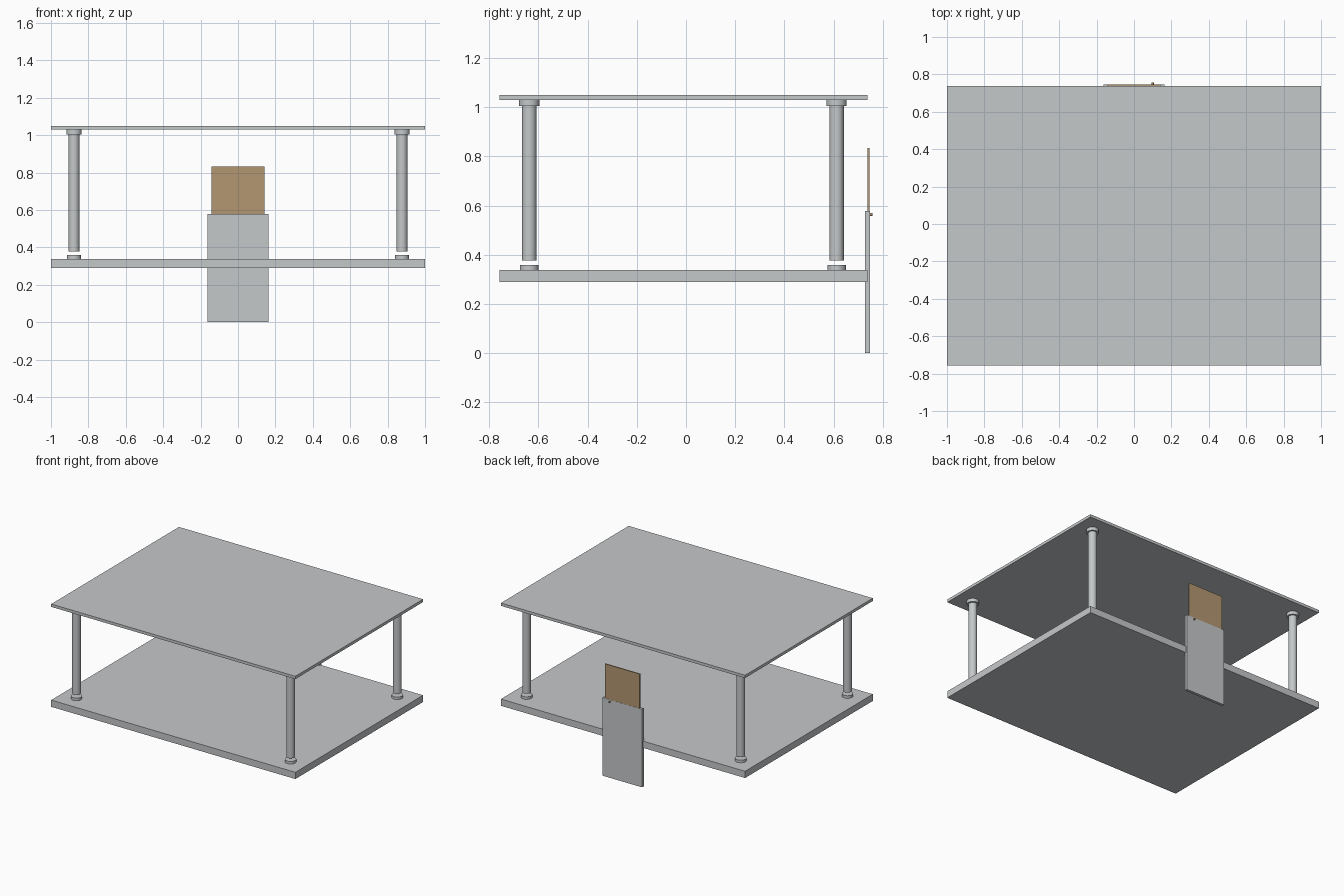
import bpy
from mathutils import Vector

cube = bpy.data.objects.get("Cube")
if cube:
    bpy.data.objects.remove(cube, do_unlink=True)


def material(name, color):
    mat = bpy.data.materials.new(name)
    mat.use_nodes = True
    mat.diffuse_color = (*color, 1)
    bsdf = next(n for n in mat.node_tree.nodes if n.type == "BSDF_PRINCIPLED")
    bsdf.inputs["Base Color"].default_value = (*color, 1)
    return mat


grey = material("light grey", (0.56, 0.58, 0.59))
tan = material("tan", (0.45, 0.31, 0.165))


def box(name, low, high, mat):
    """Axis-aligned box between two corners."""
    low, high = Vector(low), Vector(high)
    bpy.ops.mesh.primitive_cube_add(size=1, location=(low + high) / 2)
    obj = bpy.context.object
    obj.name = name
    obj.scale = high - low
    bpy.ops.object.transform_apply(location=False, rotation=False, scale=True)
    obj.data.materials.append(mat)
    return obj


def cylinder(name, x, y, radius, bottom, top, mat):
    """Upright smooth cylinder."""
    bpy.ops.mesh.primitive_cylinder_add(
        vertices=48, radius=radius, depth=top - bottom,
        location=(x, y, (bottom + top) / 2))
    obj = bpy.context.object
    obj.name = name
    bpy.ops.object.shade_smooth_by_angle()
    obj.data.materials.append(mat)
    return obj


# Slabs
FRONT, BACK = -0.757, 0.737
box("lower_slab", (-1, FRONT, 0.289), (1, BACK, 0.339), grey)
box("upper_slab", (-1, FRONT, 1.029), (1, BACK, 1.05), grey)

# Four posts, each with a base disc and a top cap
for side, x in (("right", -0.877), ("left", 0.877)):
    for end, y in (("front", -0.637), ("back", 0.612)):
        tag = f"{end}_{side}"
        cylinder(f"{tag}_base_disc", x, y, 0.038, 0.339, 0.358, grey)
        cylinder(f"{tag}_post", x, y, 0.029, 0.377, 1.004, grey)
        cylinder(f"{tag}_top_cap", x, y, 0.041, 1.004, 1.029, grey)

# Panel on the back edge with the sliding board rising out of it
box("back_panel", (-0.163, 0.727, 0), (0.163, 0.747, 0.578), grey)
box("sliding_board", (-0.143, 0.738, 0.5), (0.143, 0.746, 0.833), tan)

# Small peg near the top of the panel
peg = cylinder("peg", 0.1, 0.75, 0.006, 0.557, 0.571, tan)
peg.rotation_euler.x = 1.5708
peg.location = (0.1, 0.75, 0.564)
